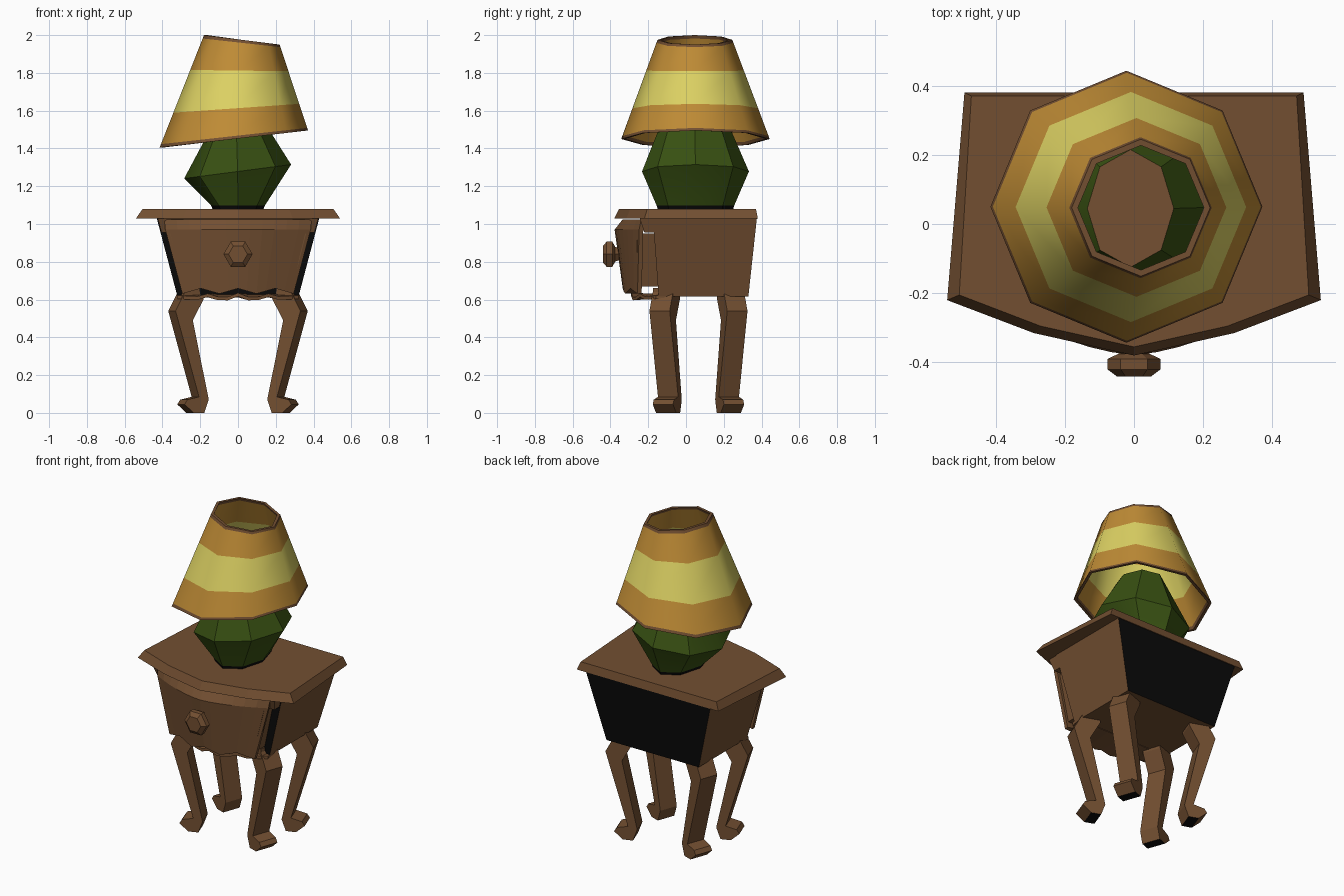
import bpy, bmesh, math
from math import sin, cos, pi, radians
from mathutils import Vector

old = bpy.data.objects.get("Cube")
if old:
    bpy.data.objects.remove(old, do_unlink=True)


def material(name, r, g, b):
    m = bpy.data.materials.new(name)
    m.use_nodes = True
    m.diffuse_color = (r, g, b, 1)
    bsdf = next(n for n in m.node_tree.nodes if n.type == 'BSDF_PRINCIPLED')
    bsdf.inputs["Base Color"].default_value = (r, g, b, 1)
    bsdf.inputs["Roughness"].default_value = 0.9
    return m


brown = material("wood brown", .17, .078, .031)
black = material("black", .003, .003, .003)
green = material("lamp green", .04, .082, .006)
orange = material("shade orange", .52, .26, .036)
yellow = material("shade yellow", .72, .64, .125)


def loft(name, rings, mats, bands=None, caps=(0, 0), closed=False, smooth=0):
    """Skin equal-length rings; bands gives a material slot per strip."""
    bm = bmesh.new()
    vs = [[bm.verts.new(p) for p in ring] for ring in rings]
    n, count = len(vs[0]), len(vs)
    for i in range(count if closed else count - 1):
        a, b = vs[i], vs[(i + 1) % count]
        for j in range(n):
            k = (j + 1) % n
            f = bm.faces.new((a[j], a[k], b[k], b[j]))
            f.material_index = bands[i] if bands else 0
    if not closed:
        bm.faces.new(vs[0][::-1]).material_index = caps[0]
        bm.faces.new(vs[-1]).material_index = caps[1]
    bmesh.ops.recalc_face_normals(bm, faces=bm.faces)
    me = bpy.data.meshes.new(name)
    bm.to_mesh(me)
    bm.free()
    for m in mats:
        me.materials.append(m)
    ob = bpy.data.objects.new(name, me)
    bpy.context.collection.objects.link(ob)
    if smooth:
        bpy.ops.object.select_all(action='DESELECT')
        ob.select_set(True)
        bpy.context.view_layer.objects.active = ob
        bpy.ops.object.shade_smooth_by_angle(angle=radians(smooth))
    return ob


def mirrored(half, z):
    """Plan outline from its +x half, listed back to front."""
    full = half + [(-x, y) for x, y in reversed(half) if x > 0]
    return [(x, y, z) for x, y in full]


def rect(w, y0, y1, z):
    return mirrored([(w, y1), (w, y0)], z)


# Bowed table top with a sloping edge
loft("table_top", [
    mirrored([(.49, .38), (.54, -.22), (.29, -.315), (0, -.38)], 1.03),
    mirrored([(.47, .37), (.505, -.205), (.27, -.295), (0, -.355)], 1.08)], [brown])

# Tapered cabinet, black on its front and back
body = loft("cabinet", [rect(.32, -.145, .33, .615), rect(.43, -.175, .375, 1.03)],
            [brown, black])
for f in body.data.polygons:
    if abs(f.normal.y) > .8:
        f.material_index = 1
loft("front_rail", [rect(.405, -.22, -.16, .955), rect(.425, -.245, -.16, 1.03)], [brown])

# Open drawer: box, bowed front with a scalloped lower edge, knob
loft("drawer_box", [rect(.29, -.26, -.14, .67), rect(.36, -.26, -.14, .95)], [brown])
columns = 12
front = []
for i in range(columns + 1):
    t = 2 * i / columns - 1
    low = .645 + .014 * cos(t * 3 * pi)
    bow = .13 * abs(t) ** 1.6
    front.append([(.295 * t, -.335 + bow * .6, low),
                  (.385 * t, -.378 + bow, .97),
                  (.39 * t, -.335 + bow * .75, 1.025),
                  (.39 * t, -.225, 1.01),
                  (.295 * t, -.235, low)])
loft("drawer_front", front, [brown])
knob = [(-.35, .035), (-.375, .045), (-.39, .077), (-.42, .077), (-.44, .05)]
loft("drawer_knob", [[(r * cos(k * pi / 3), y, .84 + r * sin(k * pi / 3))
                      for k in range(6)] for y, r in knob], [brown])

# Thin scalloped apron below the drawer
apron = []
for i in range(columns + 1):
    t = 2 * i / columns - 1
    z = .603 + .014 * cos(t * 4 * pi) * (1 - t * t)
    y = -.29 + .13 * abs(t) ** 1.5
    apron.append([(.32 * t, y, z), (.32 * t, y, z + .018),
                  (.32 * t, -.1, .63), (.32 * t, -.1, .612)])
loft("apron", apron, [brown])

# Bent legs, splayed toward the corners, with black soles
profile = [(.064, .66), (.064, .64), (.117, .54), (-.015, .085), (.05, .07),
           (.066, .045), (.015, 0), (-.045, 0), (-.07, .07), (.02, .49),
           (-.04, .6), (-.04, .66)]
turn = radians(20)
for side, sx in (("left", 1), ("right", -1)):
    for end, sy, yc in (("front", -1, -.1), ("back", 1, .232)):
        rings = [[(sx * (.24 + u * cos(turn) + v * sin(turn)),
                   yc + sy * (u * sin(turn) - v * cos(turn)), z)
                  for u, z in profile] for v in (-.057, .057)]
        leg = loft(f"{end}_{side}_leg", rings, [brown, black])
        for f in leg.data.polygons:
            if f.normal.z < -.9 and f.center.z < .01:
                f.material_index = 1


def octagon(cx, cy, rx, ry, z, tilt=0):
    pts = []
    for k in range(8):
        x, y = rx * cos(k * pi / 4), ry * sin(k * pi / 4)
        pts.append((cx + x, cy + y, z + tilt * x))
    return pts


# Lopsided lamp base with a black foot and a wooden cap
loft("lamp_base", [octagon(0, .05, .135, .2, 1.08), octagon(0, .05, .142, .205, 1.097),
                   octagon(-.002, .05, .283, .283, 1.278, .13),
                   octagon(-.01, .045, .125, .17, 1.55, .22)],
     [green, brown, black], [2, 0, 0], (2, 1), smooth=35)

# Open striped shade, its two rims tilted opposite ways
low_rim = octagon(-.022, .05, .393, .393, 1.45, .115)
high_rim = octagon(.02, .047, .2, .198, 1.975, -.125)


def shade_ring(t, inset):
    ring = []
    for a, b in zip(low_rim, high_rim):
        p = Vector(a).lerp(Vector(b), t)
        c = Vector((-.022 + .042 * t, .05, p.z))
        ring.append(p + (c - p).normalized() * inset)
    return ring


steps = (0, .03, .31, .69, .97, 1)
rings = [shade_ring(t, 0) for t in steps] + [shade_ring(t, .018) for t in reversed(steps)]
stripes = [2, 0, 1, 0, 2]
loft("lamp_shade", rings, [orange, yellow, brown], stripes + [2] + stripes + [2],
     closed=True, smooth=50)
